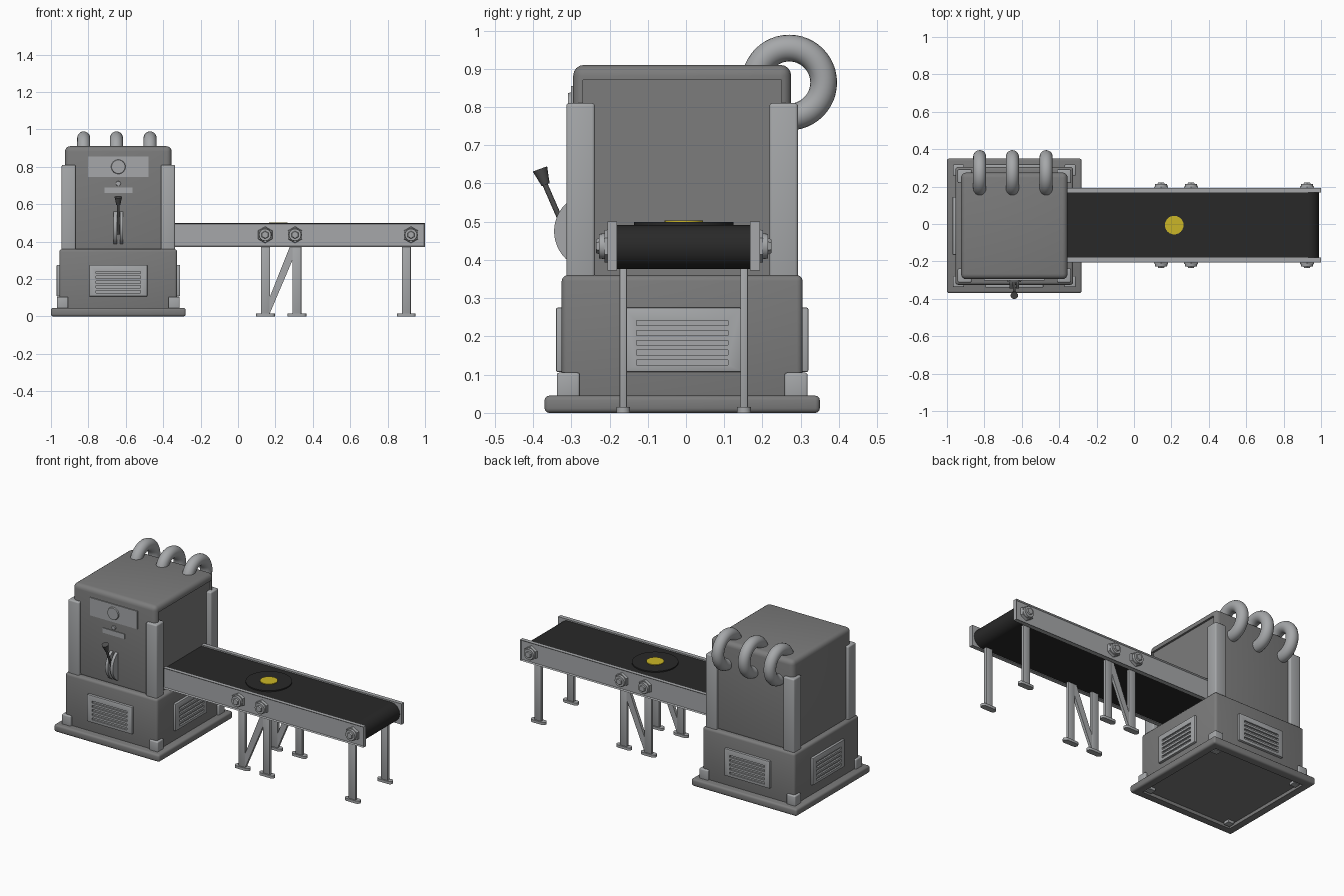
import bpy, bmesh, math
from mathutils import Vector, Matrix

if "Cube" in bpy.data.objects:
    bpy.data.objects.remove(bpy.data.objects["Cube"])

def mat(name, c):
    m = bpy.data.materials.new(name)
    m.diffuse_color = (*c, 1)
    m.use_nodes = True
    m.node_tree.nodes["Principled BSDF"].inputs["Base Color"].default_value = m.diffuse_color
    return m

BODY = mat("machine grey", (0.2, 0.2, 0.2))
TRIM = mat("light metal", (0.38, 0.39, 0.4))
BELT = mat("belt black", (0.022, 0.022, 0.022))
KNOB = mat("dark handle", (0.08, 0.08, 0.08))
YELLOW = mat("yellow", (0.6, 0.47, 0.02))
CX, CY = -0.64, -0.01      # machine axis
RY = -0.006                # conveyor centre line

def finish(name, bm, m):
    bmesh.ops.recalc_face_normals(bm, faces=bm.faces)
    me = bpy.data.meshes.new(name)
    bm.to_mesh(me)
    bm.free()
    me.materials.append(m)
    ob = bpy.data.objects.new(name, me)
    bpy.context.collection.objects.link(ob)
    return ob

def box_bm(lo, hi, bevel=0, seg=3):
    lo, hi = Vector(lo), Vector(hi)
    bm = bmesh.new()
    bmesh.ops.create_cube(bm, size=1, matrix=Matrix.Translation((lo + hi) / 2) @ Matrix.Diagonal((*(hi - lo), 1)))
    if bevel:
        bmesh.ops.bevel(bm, geom=bm.edges[:], offset=bevel, segments=seg, profile=0.5, affect='EDGES')
    return bm

def box(name, lo, hi, m, bevel=0, seg=3):
    return finish(name, box_bm(lo, hi, bevel, seg), m)

def rod(name, a, b, r1, r2, m, n=32):
    a, b = Vector(a), Vector(b)
    d = b - a
    M = Matrix.Translation((a + b) / 2) @ d.to_track_quat('Z', 'Y').to_matrix().to_4x4()
    bm = bmesh.new()
    bmesh.ops.create_cone(bm, cap_ends=True, segments=n, radius1=r1, radius2=r2, depth=d.length, matrix=M)
    return finish(name, bm, m)

def prism(name, pts, axis, lo, hi, m):
    """Extrude a 2D outline along y (outline x,z) or z (outline x,y)."""
    put = (lambda p, t: (p[0], t, p[1])) if axis == 'y' else (lambda p, t: (p[0], p[1], t))
    bm = bmesh.new()
    f = bm.faces.new([bm.verts.new(put(p, lo)) for p in pts])
    r = bmesh.ops.extrude_face_region(bm, geom=[f])
    vs = [v for v in r['geom'] if isinstance(v, bmesh.types.BMVert)]
    bmesh.ops.translate(bm, verts=vs, vec=Vector(put((0, 0), hi - lo)))
    return finish(name, bm, m)

def cut(ob, cutter):
    cutter.hide_render = True
    md = ob.modifiers.new("cut", 'BOOLEAN')
    md.operation, md.solver, md.object = 'DIFFERENCE', 'EXACT', cutter
    ob.data = bpy.data.meshes.new_from_object(ob.evaluated_get(bpy.context.evaluated_depsgraph_get()))
    ob.modifiers.clear()
    bpy.data.objects.remove(cutter)

# base plate with a recessed underside
base = box("base_plate", (CX - .36, CY - .36, 0), (CX + .36, CY + .36, .045), BODY, .012)
cut(base, box("base_cutter", (CX - .31, CY - .31, -.05), (CX + .31, CY + .31, .02), BODY))

# machine housing, with a shallow panel on the belt side
box("lower_housing", (CX - .315, CY - .315, .03), (CX + .315, CY + .315, .36), BODY, .015)
upper = box("upper_housing", (CX - .285, CY - .285, .34), (CX + .285, CY + .285, .91), BODY, .028, 4)
cut(upper, box("panel_cutter", (CX + .273, CY - .26, .345), (CX + .4, CY + .26, .87), BODY))

# corner posts, base corner blocks and underside pads
for sx in (-1, 1):
    for sy in (-1, 1):
        def corner(name, a, b, z0, z1, m, bev):
            xs = sorted((CX + sx * a, CX + sx * b))
            ys = sorted((CY + sy * a, CY + sy * b))
            box(name, (xs[0], ys[0], z0), (xs[1], ys[1], z1), m, bev)
        corner("corner_post", .228, .303, .35, .81, TRIM, .008)
        corner("corner_block", .268, .328, .04, .105, TRIM, .006)
        corner("underside_pad", .26, .30, .004, .025, TRIM, 0)

# vent panels on all four sides
vent = box("vent_panel", (-.155, -.33, .107), (.155, -.305, .275), TRIM, .004, 2)
slots = bmesh.new()
for i in range(5):
    z = .132 + i * .0257
    bmesh.ops.create_cube(slots, size=1, matrix=Matrix.Translation((0, -.33, z)) @ Matrix.Diagonal((.24, .02, .013, 1)))
cut(vent, finish("slot_cutter", slots, TRIM))
vent.location = (CX, CY, 0)
for k in (1, 2, 3):
    v = bpy.data.objects.new("vent_panel", vent.data)
    v.location = vent.location
    v.rotation_euler.z = k * math.pi / 2
    bpy.context.collection.objects.link(v)

# front control panel, dial, lamp and label strip
F = CY - .285
box("control_panel", (CX - .162, F - .006, .745), (CX + .162, F + .01, .855), TRIM)
rod("dial", (CX, F, .8), (CX, F - .014, .8), .04, .036, TRIM)
rod("lamp", (CX, F + .01, .71), (CX, F - .008, .71), .015, .012, TRIM, 20)
box("label_strip", (CX - .075, F - .004, .66), (CX + .075, F + .01, .69), TRIM)

# lever with two guide discs
for s in (-1, 1):
    x = CX + s * .017
    rod("lever_guide", (x - .009, -.245, .475), (x + .009, -.245, .475), .1, .1, TRIM, 48)
rod("lever_rod", (CX, -.30, .44), (CX, -.372, .605), .007, .007, KNOB, 12)
rod("lever_knob", (CX, -.367, .597), (CX, -.382, .638), .011, .02, KNOB, 16)

# three looping hoses at the rear top edge
for x in (-.825, -.65, -.47):
    bm = bmesh.new()
    N, K = 48, 20
    rings = [[bm.verts.new((x + .035 * math.sin(b), .27 + (.09 + .035 * math.cos(b)) * math.cos(a),
                            .864 + (.09 + .035 * math.cos(b)) * math.sin(a)))
              for b in (2 * math.pi * j / K for j in range(K))]
             for a in (2 * math.pi * i / N for i in range(N))]
    for i in range(N):
        p, q = rings[i], rings[(i + 1) % N]
        for j in range(K):
            bm.faces.new((p[j], q[j], q[(j + 1) % K], p[(j + 1) % K]))
    finish("hose", bm, TRIM)

# conveyor belt with rounded end
r, zc = .058, .434
arc = [(.93 + r * math.cos(t), zc + r * math.sin(t)) for t in (math.pi * (i / 16 - .5) for i in range(17))]
prism("belt", [(-.42, zc - r)] + arc + [(-.42, zc + r)], 'y', RY - .176, RY + .176, BELT)
rod("belt_disc", (.215, RY, .48), (.215, RY, .499), .13, .13, BELT, 64)
rod("yellow_disc", (.215, RY, .49), (.215, RY, .503), .05, .05, YELLOW, 24)

for s in (-1, 1):
    # channel-shaped side rail
    y = RY + s * .199
    ys = sorted((RY + s * .174, y))
    rail = box("side_rail", (-.40, ys[0], .372), (1.0, ys[1], .5), TRIM)
    bm = bmesh.new()
    bm.from_mesh(rail.data)
    outer = [f for f in bm.faces if f.normal.y * s > .9]
    bmesh.ops.inset_region(bm, faces=outer, thickness=.008)
    bmesh.ops.translate(bm, verts=outer[0].verts[:], vec=(0, -s * .008, 0))
    bm.to_mesh(rail.data)
    bm.free()
    # bolts
    for x in (.145, .305, .925):
        P = lambda d: (x, y + s * d, .436)
        rod("bolt_washer", P(-.012), P(.008), .045, .042, TRIM, 6)
        rod("bolt_head", P(.006), P(.022), .034, .032, TRIM, 24)
        rod("bolt_nut", P(.02), P(.03), .022, .018, TRIM, 6)
    # legs with rounded feet, and the diagonal brace
    ly = RY + s * .158
    for x in (.147, .315, .9):
        box("leg", (x - .024, ly - .01, .01), (x + .024, ly + .01, .385), TRIM, .004, 2)
        foot = [(x + sx * .032 + .018 * math.cos(t), ly + .018 * math.sin(t))
                for sx, t0 in ((1, -.5), (-1, .5))
                for t in (math.pi * (t0 + i / 8) for i in range(9))]
        prism("leg_foot", foot, 'z', 0, .016, TRIM)
    prism("leg_brace", [(.135, .016), (.17, .016), (.325, .38), (.28, .38)], 'y', ly - .009, ly + .009, TRIM)

# smooth shading with sharp edges kept
bpy.ops.object.select_all(action='SELECT')
bpy.context.view_layer.objects.active = base
bpy.ops.object.shade_smooth_by_angle(angle=math.radians(35))
